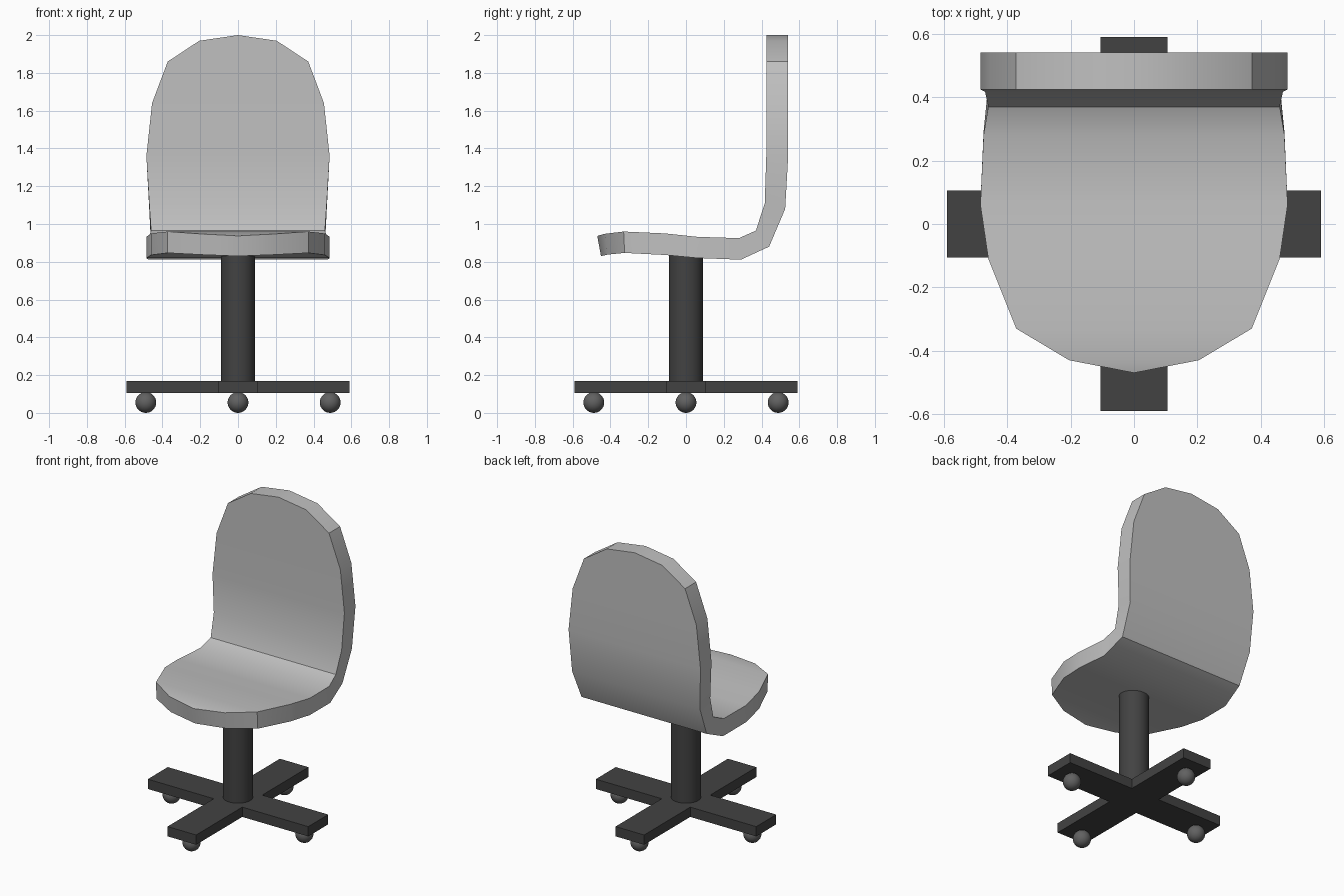
import bpy, bmesh, math
from mathutils import Matrix

if "Cube" in bpy.data.objects:
    bpy.data.objects.remove(bpy.data.objects["Cube"])


def mat(name, r, g, b):
    m = bpy.data.materials.new(name)
    m.diffuse_color = (r, g, b, 1)
    m.use_nodes = True
    m.node_tree.nodes["Principled BSDF"].inputs["Base Color"].default_value = m.diffuse_color
    return m


SHELL = mat("light grey shell", 0.53, 0.53, 0.53)
FRAME = mat("dark grey frame", 0.055, 0.055, 0.055)
WHEEL = mat("mid grey wheel", 0.12, 0.12, 0.12)


def finish(bm, name, material, angle=None):
    bmesh.ops.recalc_face_normals(bm, faces=bm.faces)
    me = bpy.data.meshes.new(name)
    bm.to_mesh(me)
    bm.free()
    me.materials.append(material)
    ob = bpy.data.objects.new(name, me)
    bpy.context.collection.objects.link(ob)
    if angle:
        bpy.ops.object.select_all(action='DESELECT')
        ob.select_set(True)
        bpy.context.view_layer.objects.active = ob
        bpy.ops.object.shade_smooth_by_angle(angle=math.radians(angle))
    return ob


# One-piece seat and back: (half width, upper y, upper z, lower y, lower z)
ROWS = [
    (0.0, -0.47, 0.937, -0.45, 0.83),
    (0.205, -0.43, 0.948, -0.415, 0.838),
    (0.372, -0.33, 0.96, -0.325, 0.847),
    (0.46, -0.11, 0.95, -0.11, 0.836),
    (0.485, 0.06, 0.932, 0.06, 0.82),
    (0.475, 0.28, 0.925, 0.29, 0.811),
    (0.46, 0.37, 0.965, 0.44, 0.88),
    (0.47, 0.417, 1.11, 0.525, 1.08),
    (0.485, 0.425, 1.36, 0.541, 1.36),
    (0.455, 0.425, 1.64, 0.541, 1.64),
    (0.372, 0.425, 1.86, 0.541, 1.86),
    (0.205, 0.425, 1.97, 0.541, 1.97),
    (0.0, 0.425, 2.0, 0.541, 2.0),
]
bm = bmesh.new()
rings = []
for w, y1, z1, y2, z2 in ROWS:
    if w == 0:
        a, b = bm.verts.new((0, y1, z1)), bm.verts.new((0, y2, z2))
        rings.append((a, a, b, b))
    else:
        rings.append([bm.verts.new(p) for p in
                      ((-w, y1, z1), (w, y1, z1), (w, y2, z2), (-w, y2, z2))])
for r, s in zip(rings, rings[1:]):
    for i in range(4):
        j = (i + 1) % 4
        quad = list(dict.fromkeys((r[i], r[j], s[j], s[i])))
        bm.faces.new(quad)
finish(bm, "seat_shell", SHELL, 30)

# Cross-shaped foot
A, L, Z0, Z1 = 0.105, 0.59, 0.105, 0.17
bm = bmesh.new()
outline = []
for k in range(4):
    rot = Matrix.Rotation(k * math.pi / 2, 3, 'Z')
    outline += [bm.verts.new(rot @ bm.verts.new(p).co) for p in
                ((L, -A, Z0), (L, A, Z0), (A, A, Z0))]
bmesh.ops.delete(bm, geom=[v for v in bm.verts if v not in outline], context='VERTS')
face = bm.faces.new(outline)
ext = bmesh.ops.extrude_face_region(bm, geom=[face], use_keep_orig=True)
bmesh.ops.translate(bm, vec=(0, 0, Z1 - Z0),
                    verts=[g for g in ext["geom"] if isinstance(g, bmesh.types.BMVert)])
finish(bm, "cross_foot", FRAME)

# Column
bm = bmesh.new()
bmesh.ops.create_cone(bm, cap_ends=True, segments=32, radius1=0.091, radius2=0.091,
                      depth=0.71, matrix=Matrix.Translation((0, 0, 0.505)))
finish(bm, "column", FRAME, 30)

# Ball casters
for k, side in enumerate(("right", "back", "left", "front")):
    t = k * math.pi / 2
    bm = bmesh.new()
    bmesh.ops.create_uvsphere(bm, u_segments=32, v_segments=16, radius=0.055,
                              matrix=Matrix.Translation((0.488 * math.cos(t), 0.488 * math.sin(t), 0.055)))
    finish(bm, side + "_caster", WHEEL, 30)
